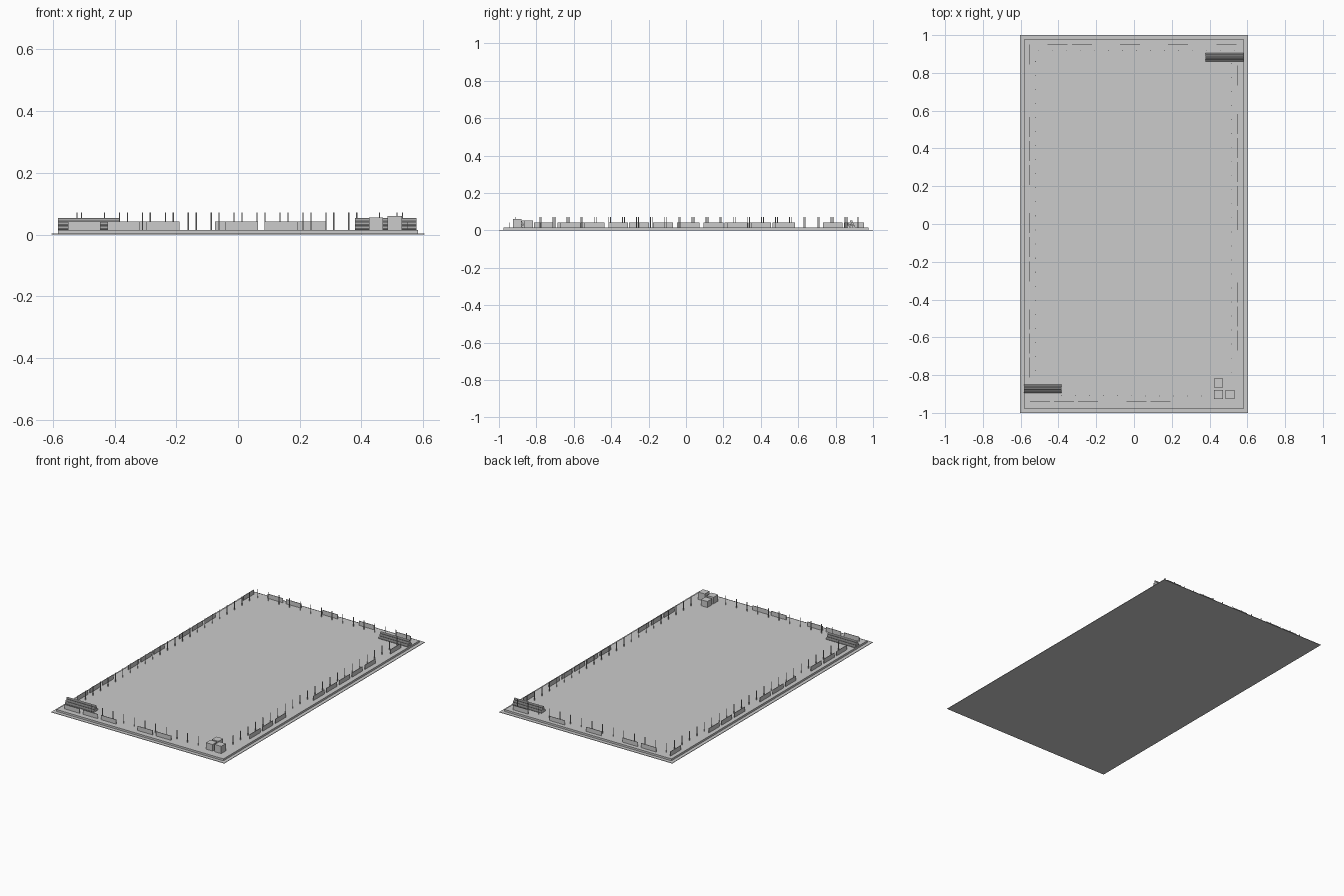
import bpy, bmesh
from math import pi, sqrt
from mathutils import Matrix

if "Cube" in bpy.data.objects:
    bpy.data.objects.remove(bpy.data.objects["Cube"])

TOP = 0.015  # slab surface height


def finish(bm, name):
    mesh = bpy.data.meshes.new(name)
    bm.to_mesh(mesh)
    bm.free()
    ob = bpy.data.objects.new(name, mesh)
    bpy.context.collection.objects.link(ob)
    return ob


def add_box(bm, x, y, z0, z1, sx, sy):
    m = Matrix.Translation((x, y, (z0 + z1) / 2)) @ Matrix.Diagonal((sx, sy, z1 - z0, 1))
    bmesh.ops.create_cube(bm, size=1, matrix=m)


def box(name, x, y, z0, z1, sx, sy):
    bm = bmesh.new()
    add_box(bm, x, y, z0, z1, sx, sy)
    return finish(bm, name)


def pipe_stack(name, cx, cy, length=0.2, r=0.0073):
    # pyramid of pipes lying along x
    bm = bmesh.new()
    for row in range(3):
        n = 3 - row
        for i in range(n):
            y = cy + (i - (n - 1) / 2) * 2 * r
            z = TOP + r + row * sqrt(3) * r
            m = Matrix.Translation((cx, y, z)) @ Matrix.Rotation(pi / 2, 4, 'Y')
            bmesh.ops.create_cone(bm, cap_ends=True, segments=10, radius1=r,
                                  radius2=r, depth=length, matrix=m)
    return finish(bm, name)


# ground plate and raised slab
box("base_plate", 0, 0, 0, 0.003, 1.208, 2.0)
box("floor_slab", 0, 0, 0.003, TOP, 1.165, 1.954)

# barrier panels, with missing slots along each edge
STEP, LEN, THICK, PTOP = 0.1275, 0.106, 0.003, 0.043
panels = bmesh.new()
for i in (0, 1, 2, 4, 5):
    add_box(panels, -0.498 + STEP * i, -0.942, TOP, PTOP, LEN, THICK)
for i in (0, 1, 3, 5, 7):
    add_box(panels, -0.404 + STEP * i, 0.95, TOP, PTOP, LEN, THICK)
for i in (0, 3, 4, 5, 7, 8, 9, 11, 12, 13):
    add_box(panels, -0.555, 0.897 - STEP * i, TOP, PTOP, THICK, LEN)
for i in (0, 2, 3, 4, 5, 6, 9, 10, 11):
    add_box(panels, 0.55, 0.785 - STEP * i, TOP, PTOP, THICK, LEN)
finish(panels, "barrier_panels")

# thin marker posts inside the barrier
posts = bmesh.new()
GAP = 0.0743
spots = [(-0.384 + GAP * i, -0.91) for i in range(11)]
spots += [(-0.507 + GAP * i, 0.92) for i in range(15)]
spots += [(-0.522, 0.86 - GAP * i) for i in range(23)]
spots += [(0.515, 0.85 - GAP * i) for i in range(23)]
for x, y in spots:
    m = Matrix.Translation((x, y, (TOP + 0.072) / 2))
    bmesh.ops.create_cone(posts, cap_ends=True, segments=6, radius1=0.0022,
                          radius2=0.0022, depth=0.072 - TOP, matrix=m)
finish(posts, "marker_posts")

# pipe stacks in opposite corners
pipe_stack("pipe_stack_front", -0.483, -0.872)
pipe_stack("pipe_stack_back", 0.479, 0.883)

# crates in the front right corner
for k, (x, y, z) in enumerate([(0.447, -0.903, 0.056), (0.508, -0.903, 0.061),
                               (0.447, -0.842, 0.053)]):
    box(f"crate_{k + 1}", x, y, TOP, z, 0.046, 0.046)
